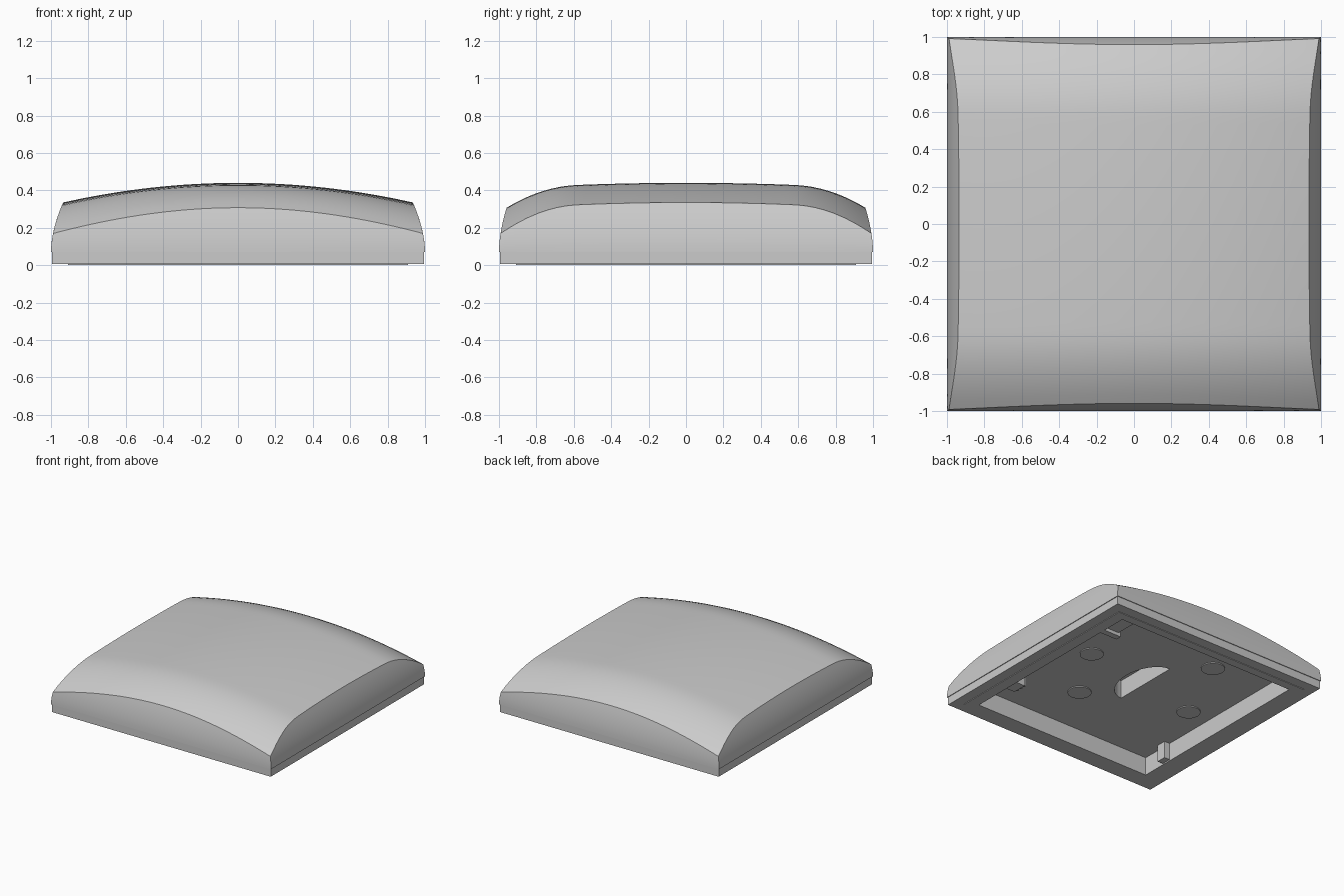
import bpy, bmesh, math

cube = bpy.data.objects.get("Cube")
if cube:
    bpy.data.objects.remove(cube, do_unlink=True)

grey = bpy.data.materials.new("plain_grey")
grey.use_nodes = True
grey.diffuse_color = (0.6, 0.6, 0.6, 1)
grey.node_tree.nodes["Principled BSDF"].inputs["Base Color"].default_value = (0.6, 0.6, 0.6, 1)

N = 40            # grid divisions across the pillow top
SEAM = 0.07       # height where the walls start to curve inward
FLOOR = 0.15      # height of the recessed underside


def finish(bm, name, angle=30):
    bmesh.ops.recalc_face_normals(bm, faces=bm.faces)
    mesh = bpy.data.meshes.new(name)
    bm.to_mesh(mesh)
    bm.free()
    mesh.materials.append(grey)
    obj = bpy.data.objects.new(name, mesh)
    bpy.context.collection.objects.link(obj)
    bpy.ops.object.select_all(action='DESELECT')
    obj.select_set(True)
    bpy.context.view_layer.objects.active = obj
    bpy.ops.object.shade_smooth_by_angle(angle=math.radians(angle))
    return obj


def top_height(x, y):
    shoulder = max(0, abs(y) - 0.58) / 0.375
    return 0.44 - 0.105 * (x / 0.935) ** 2 - 0.012 * (y / 0.6) ** 2 - 0.1 * shoulder ** 2


def wall(z, lean):
    return 1 - lean * (max(0, z - SEAM) / 0.265) ** 1.8


def wall_x(z):
    return wall(z, 0.065)


def wall_y(z):
    return wall(z, 0.05)


def top_point(u, v):
    # Settle the place where the domed top meets the leaning walls
    ex = ey = 0.97
    for _ in range(25):
        ex = wall_x(top_height(ex, v * ey))
        ey = wall_y(top_height(u * ex, ey))
    x, y = u * ex, v * ey
    return x, y, top_height(x, y)


def bridge(bm, a, b):
    for k in range(len(a)):
        m = (k + 1) % len(a)
        bm.faces.new((a[k], a[m], b[m], b[k]))


# Shell: domed top
bm = bmesh.new()
steps = [2 * i / N - 1 for i in range(N + 1)]
grid = [[bm.verts.new(top_point(u, v)) for v in steps] for u in steps]
for i in range(N):
    for j in range(N):
        bm.faces.new((grid[i][j], grid[i + 1][j], grid[i + 1][j + 1], grid[i][j + 1]))

# Shell: leaning side walls
border = ([(i, 0) for i in range(N)] + [(N, j) for j in range(N)]
          + [(N - i, N) for i in range(N)] + [(0, N - j) for j in range(N)])
edge = [grid[i][j] for i, j in border]
ring = edge
ROWS = 8
for r in range(1, ROWS + 1):
    t = 1 - r / ROWS
    new = []
    for (i, j), top in zip(border, edge):
        u, v = steps[i], steps[j]
        z = SEAM + t * (top.co.z - SEAM)
        x = u * wall_x(z) if i in (0, N) else u + t * (top.co.x - u)
        y = v * wall_y(z) if j in (0, N) else v + t * (top.co.y - v)
        new.append(bm.verts.new((x, y, z)))
    bridge(bm, ring, new)
    ring = new

# Shell: skirt, bottom rim and recess walls
for sx, sy, z in ((0.994, 0.994, SEAM), (0.994, 0.994, 0.005), (0.91, 0.91, 0.005),
                  (0.91, 0.91, 0), (0.82, 0.84, 0), (0.82, 0.84, FLOOR)):
    new = [bm.verts.new((sx * steps[i], sy * steps[j], z)) for i, j in border]
    bridge(bm, ring, new)
    ring = new

# Shell: recessed floor with a half-round finger pocket
arc = [math.pi * k / 20 for k in range(21)]
rim, deep = [[bm.verts.new((-0.1 + 0.19 * math.sin(a), 0.015 + 0.285 * math.cos(a), z))
              for a in arc] for z in (FLOOR, 0.3)]
bridge(bm, rim, deep)
bm.faces.new(deep)
loops = [bm.edges.get((lp[k - 1], lp[k])) for lp in (ring, rim) for k in range(len(lp))]
bmesh.ops.triangle_fill(bm, edges=loops, use_beauty=True)
finish(bm, "shell")


def box(name, x0, x1, y0, y1, z0, z1):
    bm = bmesh.new()
    bmesh.ops.create_cube(bm, size=1)
    for v in bm.verts:
        v.co = (x1 if v.co.x > 0 else x0, y1 if v.co.y > 0 else y0, z1 if v.co.z > 0 else z0)
    finish(bm, name)


# Latches inside the recess
box("corner_latch", 0.68, 0.83, 0.62, 0.85, 0.03, 0.16)
box("corner_latch_web", 0.66, 0.83, 0.58, 0.63, 0.002, 0.16)
box("small_tab", -0.83, -0.77, -0.64, -0.56, 0.01, 0.16)
box("side_latch", 0.73, 0.83, -0.53, -0.41, 0.01, 0.16)
for k in range(3):
    y = -0.52 + 0.04 * k
    box("side_latch_rib", 0.71, 0.74, y, y + 0.02, 0.02, 0.16)

# Low round bosses on the recessed floor
for x, y in ((0.5, 0.1), (0.2, -0.4), (-0.34, 0.52), (-0.62, -0.1)):
    bm = bmesh.new()
    bmesh.ops.create_cone(bm, cap_ends=True, segments=32, radius1=0.09, radius2=0.09, depth=0.02)
    bmesh.ops.translate(bm, verts=bm.verts, vec=(x, y, FLOOR + 0.002))
    finish(bm, "floor_boss")
